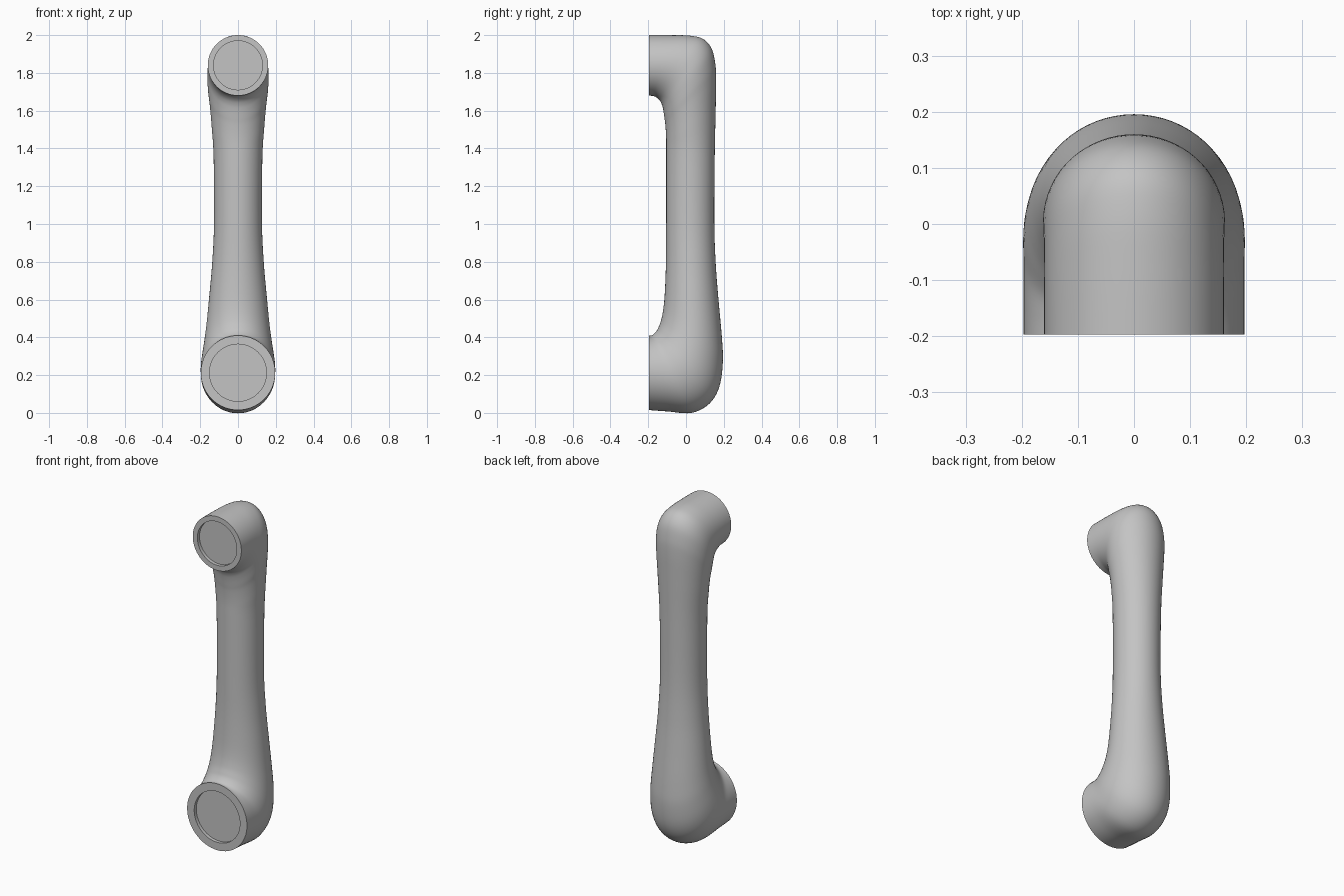
import bpy
import bmesh
import math
from mathutils import Vector

cube = bpy.data.objects.get("Cube")
if cube:
    bpy.data.objects.remove(cube, do_unlink=True)

SIDES = 64
STEPS = 5
RECESS = 0.02

# Stations along the handle: outer y, outer z, inner y, inner z, half width
STATIONS = [
    (-.197, 2, -.197, 1.68, .16),
    (-.08, 2, -.165, 1.675, .16),
    (.02, 1.997, -.14, 1.655, .16),
    (.09, 1.98, -.127, 1.63, .161),
    (.135, 1.93, -.12, 1.6, .162),
    (.155, 1.85, -.114, 1.56, .158),
    (.16, 1.76, -.109, 1.52, .15),
    (.157, 1.6, -.105, 1.45, .14),
    (.152, 1.35, -.105, 1.35, .129),
    (.15, 1, -.105, 1, .127),
    (.158, .78, -.106, .8, .137),
    (.172, .6, -.112, .64, .152),
    (.19, .4, -.12, .55, .166),
    (.195, .27, -.132, .49, .178),
    (.177, .14, -.145, .455, .19),
    (.125, .05, -.155, .435, .197),
    (.03, 0, -.17, .418, .197),
    (-.1, .008, -.183, .41, .197),
    (-.197, .015, -.197, .41, .197),
]


def smooth_path(points, steps):
    """Refine the stations with a Catmull-Rom spline."""
    pts = [Vector(p) for p in points]
    last = len(pts) - 1
    path = []
    for i in range(last):
        a, b, c, d = (pts[min(max(k, 0), last)] for k in range(i - 1, i + 3))
        for s in range(steps):
            t = s / steps
            path.append((b * 2 + (c - a) * t + (a * 2 - b * 5 + c * 4 - d) * t ** 2
                         + (b * 3 - a - c * 3 + d) * t ** 3) / 2)
    path.append(pts[-1])
    return path


def section(station, scale=1, push=0):
    """Elliptical cross-section between the outer and inner profile points."""
    oy, oz, iy, iz, width = station
    outer, inner = Vector((0, oy, oz)), Vector((0, iy, iz))
    middle = (outer + inner) / 2 + Vector((0, push, 0))
    reach = (outer - inner) / 2 * scale
    side = Vector((width * scale, 0, 0))
    angles = [math.tau * k / SIDES for k in range(SIDES)]
    return [middle + reach * math.cos(a) + side * math.sin(a) for a in angles]


# Curved grip, with a shallow round recess in each mounting face
path = smooth_path(STATIONS, STEPS)
top, bottom = path[0], path[-1]
sections = [section(top, .81, RECESS), section(top, .81)]
sections += [section(p) for p in path]
sections += [section(bottom, .765), section(bottom, .765, RECESS)]

bm = bmesh.new()
rings = [[bm.verts.new(co) for co in ring] for ring in sections]
for ring, following in zip(rings, rings[1:]):
    for k in range(SIDES):
        n = (k + 1) % SIDES
        bm.faces.new((ring[k], ring[n], following[n], following[k]))
bm.faces.new(rings[0])
bm.faces.new(rings[-1])
bmesh.ops.recalc_face_normals(bm, faces=bm.faces)

mesh = bpy.data.meshes.new("handle")
bm.to_mesh(mesh)
bm.free()
handle = bpy.data.objects.new("handle", mesh)
bpy.context.collection.objects.link(handle)

# Plain grey finish
grey = bpy.data.materials.new("plain grey")
grey.use_nodes = True
colour = (.55, .55, .55, 1)
grey.diffuse_color = colour
grey.node_tree.nodes["Principled BSDF"].inputs["Base Color"].default_value = colour
mesh.materials.append(grey)

# Smooth sweep with crisp mounting rims
bpy.ops.object.select_all(action="DESELECT")
handle.select_set(True)
bpy.context.view_layer.objects.active = handle
bpy.ops.object.shade_smooth_by_angle(angle=math.radians(40))
